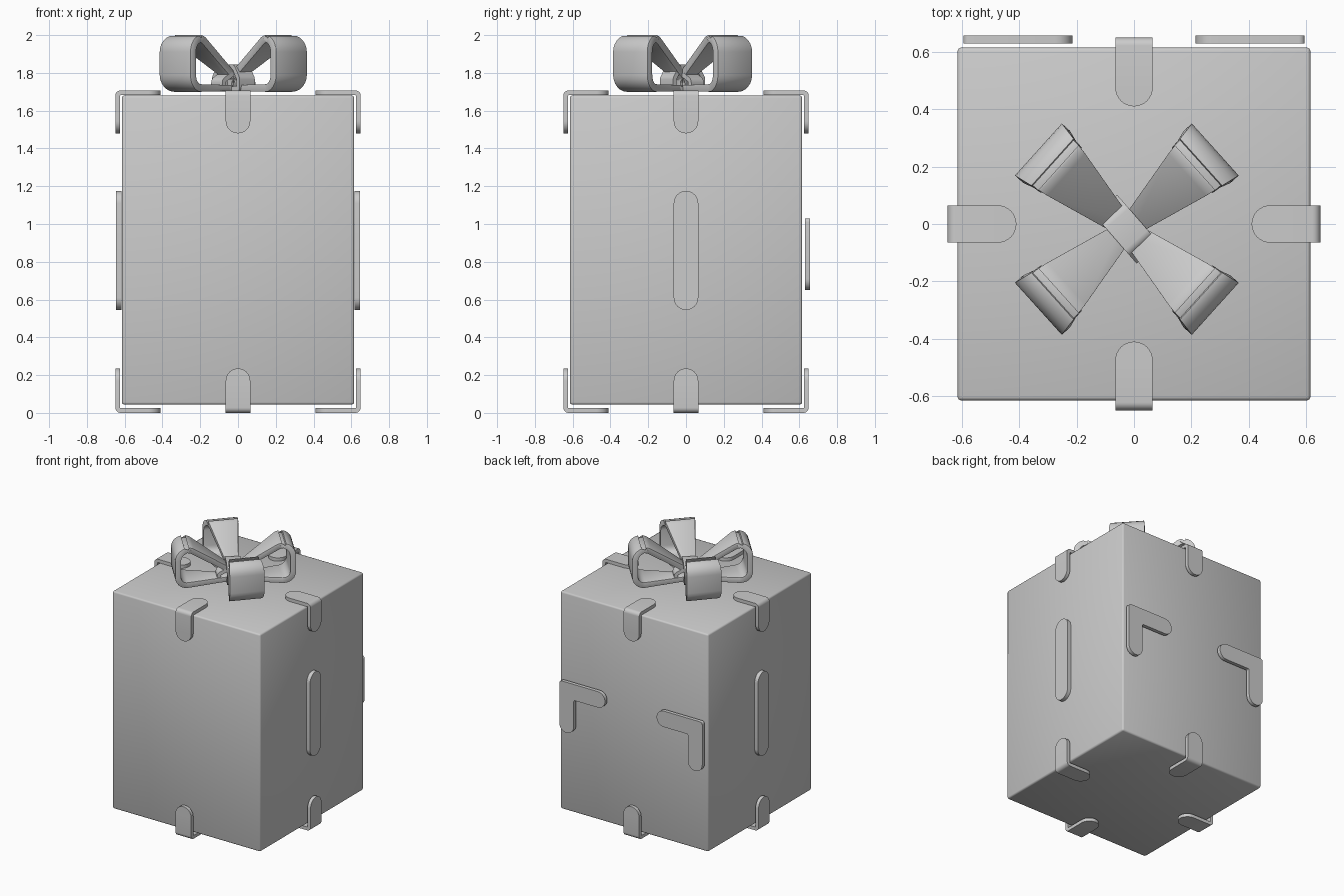
import bpy, bmesh, math
from mathutils import Vector, Matrix

if "Cube" in bpy.data.objects:
    bpy.data.objects.remove(bpy.data.objects["Cube"])


def fillet(pts, radii, closed, n=6):
    """Polyline with rounded corners."""
    P = [Vector(p) for p in pts]
    out = []
    for i, p in enumerate(P):
        r = radii[i]
        if r == 0 or (not closed and i in (0, len(P) - 1)):
            out.append(p)
            continue
        a = (P[i - 1] - p).normalized()
        b = (P[(i + 1) % len(P)] - p).normalized()
        half = a.angle(b) / 2
        c = p + (a + b).normalized() * (r / math.sin(half))
        s = p + a * (r / math.tan(half)) - c
        e = p + b * (r / math.tan(half)) - c
        ang = s.angle(e)
        for k in range(n + 1):
            t = k / n
            out.append(c + (s * math.sin((1 - t) * ang) + e * math.sin(t * ang)) / math.sin(ang))
    return out


def finish(name, bm, matrix, thick=0, bevel=0, even=True):
    bmesh.ops.remove_doubles(bm, verts=bm.verts, dist=0.0005)
    bmesh.ops.recalc_face_normals(bm, faces=bm.faces)
    me = bpy.data.meshes.new(name)
    bm.to_mesh(me)
    bm.free()
    me.transform(matrix)
    ob = bpy.data.objects.new(name, me)
    bpy.context.collection.objects.link(ob)
    bpy.ops.object.select_all(action='DESELECT')
    ob.select_set(True)
    bpy.context.view_layer.objects.active = ob
    if thick:
        m = ob.modifiers.new("thickness", 'SOLIDIFY')
        m.thickness, m.offset, m.use_even_offset = thick, 0, even
        bpy.ops.object.modifier_apply(modifier=m.name)
    if bevel:
        m = ob.modifiers.new("soft_edges", 'BEVEL')
        m.width, m.segments, m.limit_method = bevel, 2, 'ANGLE'
        m.angle_limit = math.radians(50)
        bpy.ops.object.modifier_apply(modifier=m.name)
    bpy.ops.object.shade_smooth_by_angle(angle=math.radians(50 if bevel else 35))
    return ob


def ribbon(name, path, widths, closed, thick, matrix, bevel=0, even=True):
    """Strip following an (x, z) path with a given half width at each point."""
    bm = bmesh.new()
    rows = [[bm.verts.new((p.x, s * w, p.y)) for s in (-1, 1)] for p, w in zip(path, widths)]
    n = len(rows)
    for i in range(n if closed else n - 1):
        a, b = rows[i], rows[(i + 1) % n]
        bm.faces.new((a[0], a[1], b[1], b[0]))
    return finish(name, bm, matrix, thick, bevel, even)


def tab(name, pts, radii, half, thick, angle):
    """Ribbon with semicircular ends."""
    path = fillet(pts, radii, False)
    steps = [half * (1 - math.cos(math.pi / 2 * k / 8)) for k in range(9)]
    prof = [half * math.sin(math.pi / 2 * k / 8) for k in range(9)]
    d0 = (path[1] - path[0]).normalized()
    d1 = (path[-2] - path[-1]).normalized()
    full = [path[0] + d0 * s for s in steps] + path[1:-1] + [path[-1] + d1 * s for s in reversed(steps)]
    widths = prof + [half] * (len(path) - 2) + prof[::-1]
    return ribbon(name, full, widths, False, thick, Matrix.Rotation(angle, 4, 'Z'))


# Box body
bm = bmesh.new()
bmesh.ops.create_cube(bm, size=1)
finish("box", bm, Matrix.Translation((0, 0, 0.862)) @ Matrix.Diagonal((1.23, 1.23, 1.636, 1)), bevel=0.012)

# Edge clips on all four sides, top and bottom
for i, side in enumerate(("right", "back", "left", "front")):
    a = i * math.pi / 2
    tab("top_clip_" + side, [(0.41, 1.695), (0.637, 1.695), (0.637, 1.48)], [0, 0.016, 0], 0.065, 0.025, a)
    tab("bottom_clip_" + side, [(0.41, 0.0125), (0.637, 0.0125), (0.637, 0.235)], [0, 0.016, 0], 0.065, 0.025, a)

# Side strips
for side, a in (("right", 0), ("left", math.pi)):
    tab("side_strip_" + side, [(0.631, 0.545), (0.631, 1.175)], [0, 0], 0.065, 0.028, a)

# Corner brackets on the back
outline = fillet([(0.595, 1.03), (0.215, 1.03), (0.215, 0.91), (0.475, 0.91), (0.475, 0.65), (0.595, 0.65)],
                 [0.02, 0.0595, 0.0595, 0.01, 0.0595, 0.0595], True)
for side, s in (("right", 1), ("left", -1)):
    bm = bmesh.new()
    bm.faces.new([bm.verts.new((s * p.x, 0.643, p.y)) for p in outline])
    finish("back_bracket_" + side, bm, Matrix.Identity(4), 0.027)

# Bow loops
centre = Matrix.Translation((-0.025, -0.018, 0))
loop = fillet([(0.0, 1.765), (0.31, 1.98), (0.395, 1.98), (0.395, 1.72), (0.0, 1.72)],
              [0, 0.06, 0.07, 0.07, 0], True)
for i, deg in enumerate((42, 138, 222, 318)):
    ribbon("bow_loop_%d" % (i + 1), loop, [0.03 + 0.092 * p.x / 0.395 for p in loop], True, 0.04,
           centre @ Matrix.Rotation(math.radians(deg), 4, 'Z'), 0.012, False)

# Crossed bands of the knot
for name, deg, pts, half in (
        ("knot_upper_band", 131, [(-0.1, 1.715), (-0.1, 1.77), (-0.06, 1.832), (0.06, 1.832), (0.1, 1.77), (0.1, 1.715)], 0.053),
        ("knot_lower_band", 42, [(-0.105, 1.715), (-0.105, 1.76), (-0.05, 1.79), (0.05, 1.79), (0.105, 1.76), (0.105, 1.715)], 0.044)):
    path = fillet(pts, [0.008] + [0.02] * 4 + [0.008], True, 3)
    ribbon(name, path, [half] * len(path), True, 0.025, centre @ Matrix.Rotation(math.radians(deg), 4, 'Z'))
